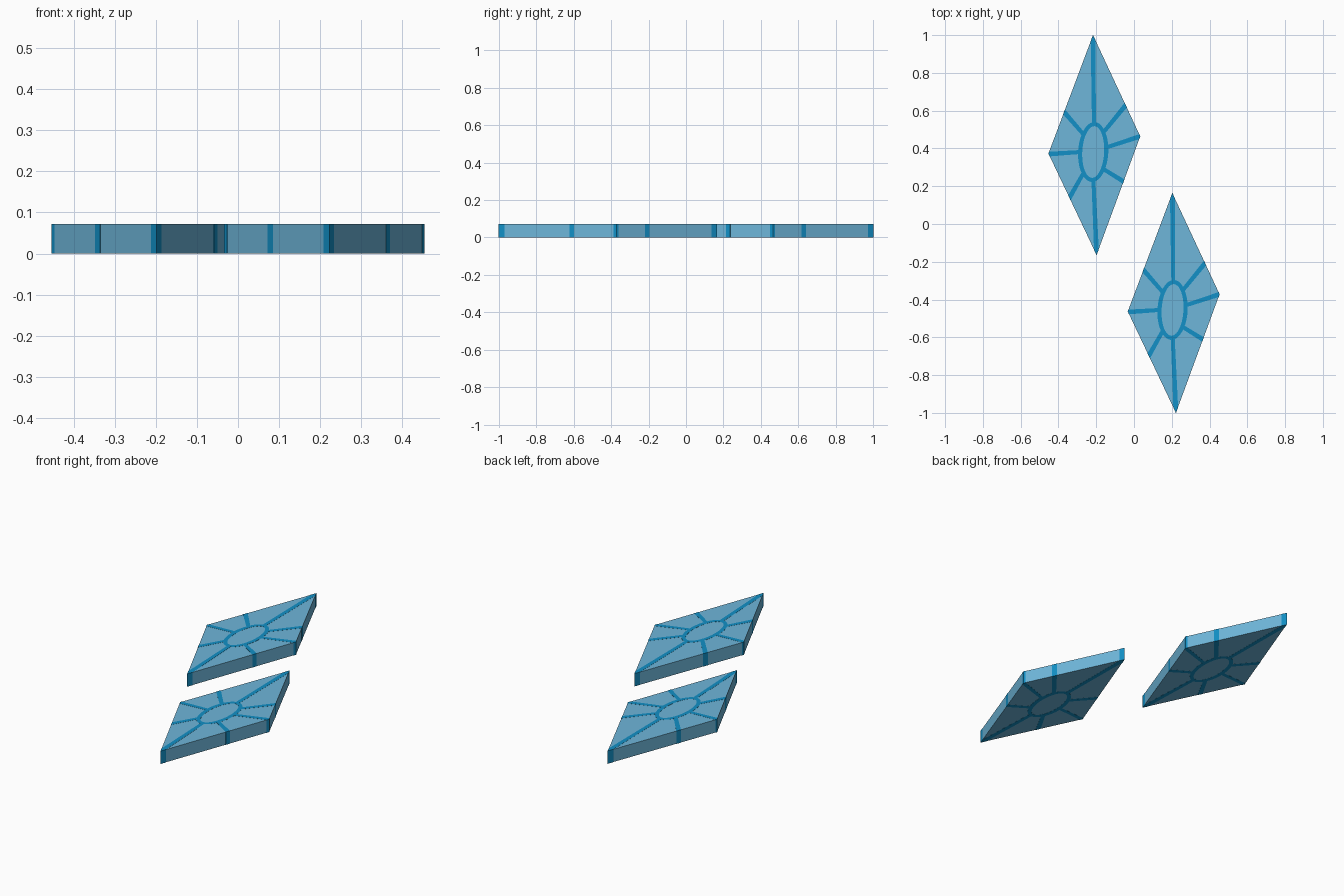
import bpy, bmesh, math
from mathutils import Vector

if "Cube" in bpy.data.objects:
    bpy.data.objects.remove(bpy.data.objects["Cube"])

H = 0.072
LIFT = 0.0006


def material(name, rgb):
    m = bpy.data.materials.new(name)
    m.diffuse_color = (*rgb, 1)
    m.use_nodes = True
    m.node_tree.nodes["Principled BSDF"].inputs["Base Color"].default_value = m.diffuse_color
    return m


PALE = material("pale_blue", (0.156, 0.468, 0.701))
DEEP = material("deep_blue", (0.006, 0.28, 0.57))


def finish(bm, name, mat):
    bmesh.ops.recalc_face_normals(bm, faces=bm.faces)
    me = bpy.data.meshes.new(name)
    bm.to_mesh(me)
    bm.free()
    me.materials.append(mat)
    ob = bpy.data.objects.new(name, me)
    bpy.context.collection.objects.link(ob)
    return ob


def prism(bm, pts, z0, z1):
    lo = [bm.verts.new((x, y, z0)) for x, y in pts]
    hi = [bm.verts.new((x, y, z1)) for x, y in pts]
    bm.faces.new(lo[::-1])
    bm.faces.new(hi)
    n = len(pts)
    for i in range(n):
        j = (i + 1) % n
        bm.faces.new((lo[i], lo[j], hi[j], hi[i]))


# Rhomboid outline, counter-clockwise, and spokes (outer end, ring end)
OUTLINE = [(0.222, -1.0), (0.453, -0.372), (0.203, 0.164), (-0.033, -0.463)]
CENTRE = (0.204, -0.455)
SPOKES = [((0.203, 0.17), (0.208, -0.31)), ((0.222, -1.0), (0.205, -0.60)),
          ((0.453, -0.372), (0.275, -0.43)), ((-0.033, -0.466), (0.135, -0.455)),
          ((0.05, -0.243), (0.153, -0.362)), ((0.377, -0.206), (0.255, -0.355)),
          ((0.36, -0.608), (0.25, -0.54)), ((0.077, -0.70), (0.153, -0.565))]


def clip(bm, outline):
    # Trim the inlay just outside the tile edges, capping the cut
    for i, p in enumerate(outline):
        q = outline[(i + 1) % len(outline)]
        d = Vector((q[0] - p[0], q[1] - p[1], 0)).normalized()
        n = Vector((d.y, -d.x, 0))
        geom = bm.verts[:] + bm.edges[:] + bm.faces[:]
        cut = bmesh.ops.bisect_plane(bm, geom=geom, plane_co=Vector((*p, 0)) + n * LIFT,
                                     plane_no=n, clear_outer=True)
        edges = [e for e in cut["geom_cut"] if isinstance(e, bmesh.types.BMEdge)]
        if edges:
            bmesh.ops.holes_fill(bm, edges=edges, sides=0)


def tile(prefix, off):
    def shift(p):
        return (p[0] + off[0], p[1] + off[1])
    outline = [shift(p) for p in OUTLINE]

    # Diamond slab
    bm = bmesh.new()
    prism(bm, outline, LIFT, H - LIFT)
    finish(bm, prefix + "_slab", PALE)

    # Radiating inlays, through the full thickness
    for k, (a, b) in enumerate(SPOKES):
        a, b = Vector(shift(a)), Vector(shift(b))
        d = (a - b).normalized()
        s = Vector((-d.y, d.x)) * 0.013
        a = a + d * 0.04
        bm = bmesh.new()
        prism(bm, [a + s, b + s * 0.8, b - s * 0.8, a - s], 0, H)
        clip(bm, outline)
        finish(bm, f"{prefix}_spoke_{k + 1}", DEEP)

    # Slightly tilted oval ring inlay
    cx, cy = shift(CENTRE)
    t = math.radians(-3)
    n = 40
    bm = bmesh.new()
    rows = []
    for rx, ry, z in ((0.080, 0.159, 0), (0.080, 0.159, H), (0.058, 0.137, H), (0.058, 0.137, 0)):
        row = []
        for i in range(n):
            u = 2 * math.pi * i / n
            x, y = rx * math.cos(u), ry * math.sin(u)
            row.append(bm.verts.new((cx + x * math.cos(t) - y * math.sin(t),
                                     cy + x * math.sin(t) + y * math.cos(t), z)))
        rows.append(row)
    for r in range(4):
        p, q = rows[r], rows[(r + 1) % 4]
        for i in range(n):
            j = (i + 1) % n
            bm.faces.new((p[i], p[j], q[j], q[i]))
    finish(bm, prefix + "_oval_ring", DEEP)


tile("lower_tile", (0, 0))
tile("upper_tile", (-0.42, 0.836))
